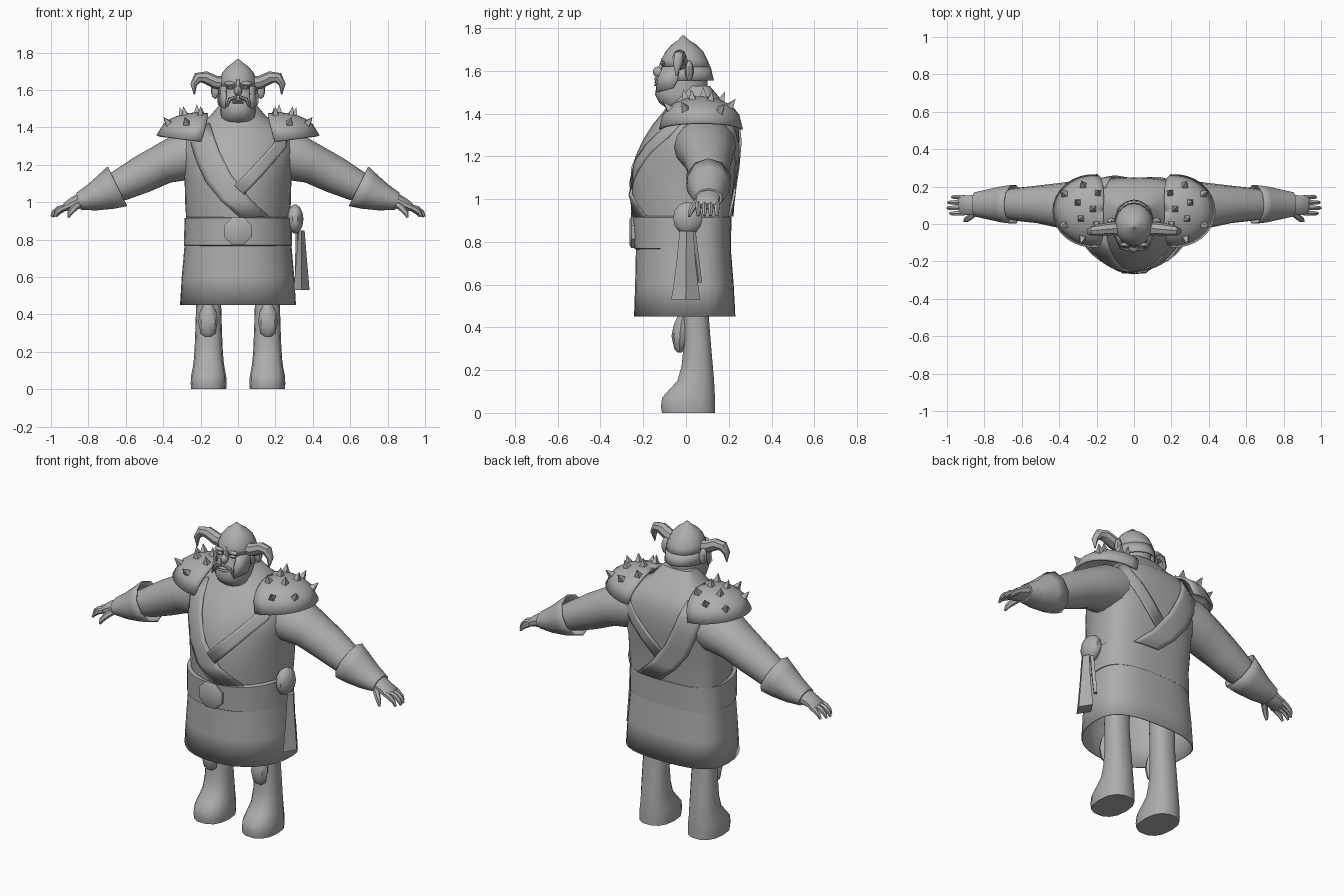
import bpy, bmesh, math
from mathutils import Vector
from mathutils.bvhtree import BVHTree

if "Cube" in bpy.data.objects:
    bpy.data.objects.remove(bpy.data.objects["Cube"])

grey = bpy.data.materials.new("plain_grey")
grey.diffuse_color = (0.42, 0.42, 0.42, 1)
grey.use_nodes = True
grey.node_tree.nodes["Principled BSDF"].inputs["Base Color"].default_value = grey.diffuse_color


def make(name, verts, faces, thick=0, mirror=1):
    """Mesh object from points and faces, optionally thickened or flipped in x."""
    bm = bmesh.new()
    vs = [bm.verts.new((p[0] * mirror, p[1], p[2])) for p in verts]
    for f in faces:
        bm.faces.new([vs[i] for i in f])
    bmesh.ops.recalc_face_normals(bm, faces=bm.faces)
    me = bpy.data.meshes.new(name)
    bm.to_mesh(me)
    bm.free()
    me.materials.append(grey)
    ob = bpy.data.objects.new(name, me)
    bpy.context.collection.objects.link(ob)
    if thick:
        mod = ob.modifiers.new("thickness", 'SOLIDIFY')
        mod.thickness, mod.offset = thick, 0
    return ob


def skin(name, rings, caps=(True, True), **kw):
    """Join equal closed rings of points."""
    n = len(rings[0])
    faces = [(i * n + j, i * n + (j + 1) % n, (i + 1) * n + (j + 1) % n, (i + 1) * n + j)
             for i in range(len(rings) - 1) for j in range(n)]
    if caps[0]:
        faces.append(tuple(range(n)))
    if caps[1]:
        faces.append(tuple(range((len(rings) - 1) * n, len(rings) * n)))
    return make(name, [p for r in rings for p in r], faces, **kw)


def sheet(name, rows, **kw):
    """Join equal open rows of points."""
    n = len(rows[0])
    faces = [(i * n + j, i * n + j + 1, (i + 1) * n + j + 1, (i + 1) * n + j)
             for i in range(len(rows) - 1) for j in range(n - 1)]
    return make(name, [p for r in rows for p in r], faces, **kw)


def loft(name, rings, n=20, xc=0, yc=None, ef=2.0, eb=2.0, caps=(True, True), **kw):
    """Upright body from rings (z, half width, front y, back y)."""
    out = []
    for z, rx, yf, yb in rings:
        mid = (yf + yb) / 2 if yc is None else min(max(yc, yf), yb)
        ring = []
        for k in range(n):
            a = 2 * math.pi * k / n
            c, s = math.cos(a), math.sin(a)
            e = 2 / (eb if s > 0 else ef)
            ring.append((xc + rx * math.copysign(abs(c) ** e, c),
                         mid + (yb - mid if s > 0 else mid - yf) * math.copysign(abs(s) ** e, s), z))
        out.append(ring)
    return skin(name, out, caps, **kw)


def tube(name, path, n=10, caps=(True, True), **kw):
    """Limb from sections (x, y, z, radius in the bend plane, radius in y)."""
    pts = [Vector(p[:3]) for p in path]
    rings = []
    for i, p in enumerate(path):
        d = (pts[min(i + 1, len(pts) - 1)] - pts[max(i - 1, 0)]).normalized()
        u = d.cross(Vector((0, 1, 0))).normalized()
        v = u.cross(d)
        rings.append([pts[i] + u * p[3] * math.cos(2 * math.pi * k / n)
                      + v * p[4] * math.sin(2 * math.pi * k / n) for k in range(n)])
    return skin(name, rings, caps, **kw)


def ball(name, c, r, n=10, m=6, **kw):
    return loft(name, [(c[2] - r[2] * math.cos(t), r[0] * math.sin(t),
                        c[1] - r[1] * math.sin(t), c[1] + r[1] * math.sin(t))
                       for t in [math.pi * (0.04 + 0.92 * i / m) for i in range(m + 1)]],
                n, xc=c[0], **kw)


# Torso, belt and open skirt
torso = loft("torso", [(0.88, .275, -.24, .205), (1.0, .283, -.255, .215), (1.1, .285, -.255, .23),
                       (1.2, .30, -.237, .245), (1.28, .31, -.20, .25), (1.35, .29, -.155, .245),
                       (1.41, .23, -.105, .22), (1.46, .15, -.07, .17), (1.53, .09, -.04, .11)],
             32, yc=.07, ef=2.0, eb=2.8)
loft("belt", [(0.765, .275, -.235, .20), (0.77, .29, -.243, .21), (0.915, .285, -.252, .213),
              (0.92, .27, -.24, .20)], 32, yc=.05, ef=2.2, eb=2.7)
loft("skirt", [(0.45, .307, -.24, .228), (0.6, .298, -.235, .22), (0.775, .283, -.232, .207)],
     32, yc=.05, ef=2.2, eb=2.7, caps=(False, True), thick=.006)
skin("buckle", [[(r * math.cos(math.pi * (k + .5) / 4), y, .845 + r * math.sin(math.pi * (k + .5) / 4))
                 for k in range(8)] for r, y in ((.08, -.235), (.08, -.256), (.065, -.264))])

# Crossed straps laid on the torso
tree = BVHTree.FromPolygons([v.co for v in torso.data.vertices],
                            [p.vertices for p in torso.data.polygons])


def strap(name, left, right, side, lift):
    rows = []
    for (ax, az), (bx, bz) in zip(left, right):
        row = []
        for k in range(6):
            x, z = ax + (bx - ax) * k / 5, az + (bz - az) * k / 5
            hit = tree.ray_cast(Vector((x, side, z)), Vector((0, -side, 0)))
            if hit[0] is None:
                hit = tree.find_nearest(Vector((x, side * .2, z)))
            row.append(hit[0] + Vector((0, side * lift, 0)))
        rows.append(row)
    sheet(name, rows, thick=.012)


wide_l = [(-.26, 1.38), (-.245, 1.3), (-.22, 1.22), (-.17, 1.11), (-.09, 1.01), (.01, .92)]
wide_r = [(-.15, 1.42), (-.125, 1.34), (-.10, 1.27), (-.04, 1.15), (.06, 1.02), (.17, .92)]
thin_l = [(.21, 1.38), (.205, 1.33), (.14, 1.255), (.07, 1.18), (-.02, 1.09)]
thin_r = [(.26, 1.36), (.255, 1.29), (.19, 1.215), (.12, 1.135), (.03, 1.04)]
for side, label in ((-1, "front"), (1, "back")):
    strap("wide_strap_" + label, wide_l, wide_r, side, .008)
    strap("thin_strap_" + label, thin_l, thin_r, side, .004)

# Head, nose and mouth
loft("head", [(1.41, .06, -.06, .09), (1.425, .078, -.09, .1), (1.45, .09, -.125, .1), (1.49, .095, -.145, .1),
              (1.53, .094, -.138, .1), (1.58, .09, -.118, .1), (1.61, .088, -.108, .1),
              (1.65, .085, -.105, .09), (1.7, .05, -.06, .05)], 20, ef=2.3)
ball("nose", (0, -.128, 1.595), (.022, .028, .026), 8, 5)
loft("nose_bridge", [(1.59, .018, -.142, -.1), (1.66, .012, -.115, -.09)], 6)
for z, name in ((1.545, "upper_lip"), (1.533, "lower_lip")):
    ball(name, (0, -.137, z), (.036, .012, .006), 8, 4)
loft("helmet", [(1.615, .1, -.112, .112), (1.65, .097, -.114, .098), (1.69, .082, -.092, .077),
                (1.72, .057, -.066, .047), (1.74, .03, -.037, .014), (1.762, .004, -.016, -.008)],
     20, caps=(False, True), thick=.006)
# Neck guard and cheek guards wrap the sides and back below the helmet
rows = []
for z, rx, yf, yb in ((1.618, .1, -.112, .112), (1.585, .102, -.125, .12), (1.555, .104, -.132, .127)):
    rows.append([(rx * math.cos(a), (yf + yb) / 2 + (yb - yf) / 2 * math.sin(a), z)
                 for a in [math.radians(-50 + 280 * k / 20) for k in range(21)]])
sheet("neck_guard", rows, thick=.007)
for s, tag in ((1, "right"), (-1, "left")):
    sheet("cheek_guard_" + tag, [[(.066, -.108, 1.62), (.102, -.03, 1.62)], [(.066, -.133, 1.56), (.106, -.04, 1.555)],
                                 [(.07, -.138, 1.50), (.104, -.06, 1.52)]], thick=.008, mirror=s)
    ball("brow_" + tag, (.045, -.11, 1.635), (.032, .012, .012), 8, 4, mirror=s)
    ball("eye_" + tag, (.04, -.106, 1.612), (.02, .012, .009), 8, 4, mirror=s)
    tube("moustache_" + tag, [(.008, -.142, 1.565, .008, .006), (.045, -.136, 1.55, .01, .008),
                              (.06, -.13, 1.51, .005, .005)], 6, mirror=s)
    ball("ear_" + tag, (.122, .015, 1.6), (.024, .02, .048), 8, 5, mirror=s)
    # Horns bend out, then down
    tube("horn_" + tag, [(.07, -.025, 1.635, .036, .036), (.12, -.025, 1.642, .035, .035),
                         (.175, -.03, 1.668, .033, .032), (.215, -.035, 1.665, .029, .028),
                         (.237, -.04, 1.63, .018, .02), (.233, -.045, 1.575, .003, .003)], 8, mirror=s)

    # Arms
    tube("arm_" + tag, [(.18, .09, 1.27, .12, .13), (.29, .09, 1.245, .13, .145), (.40, .1, 1.205, .108, .12),
                        (.52, .105, 1.145, .1, .1), (.63, .105, 1.09, .085, .088), (.7, .105, 1.06, .07, .075)],
         16, mirror=s)
    tube("gauntlet_" + tag, [(.67, .105, 1.07, .07, .075), (.645, .105, 1.085, .115, .105), (.7, .105, 1.058, .098, .098),
                             (.78, .105, 1.025, .07, .08), (.85, .105, 1.005, .045, .065)][1:],
         10, (False, True), thick=.006, mirror=s)
    # Hands with four fingers and a thumb
    tube("palm_" + tag, [(.83, .105, 1.012, .042, .058), (.88, .1, .993, .035, .055),
                         (.92, .1, .975, .024, .055), (.935, .1, .968, .012, .05)], 10, mirror=s)
    for k in range(4):
        y, tip = .057 + .029 * k, (.985, 1.0, .995, .975)[k]
        tube(f"finger_{k + 1}_{tag}", [(.91, y, .978, .015, .014), (tip - .04, y, .964, .016, .014),
                                       (tip - .015, y, .945, .013, .012), (tip - .002, y, .922, .006, .007)],
             6, mirror=s)
    tube("thumb_" + tag, [(.85, .06, .99, .018, .018), (.88, .035, .965, .018, .016),
                          (.9, .02, .94, .014, .013), (.907, .015, .918, .006, .006)], 6, mirror=s)

    # Shoulder guard: a half dome with a slanted inner edge
    def dome(a, t):
        h = math.sqrt(max(0, 1 - t * t))
        return Vector((.215 + .215 * t * math.cos(a) - .05 * h, .07 + .19 * t * math.sin(a),
                       1.325 + .145 * h ** .9 + .03 * t * max(0, math.cos(a))))
    sheet("shoulder_guard_" + tag,
          [[dome(math.radians(-95 + 190 * k / 16), t) for k in range(17)]
           for t in (.01, .25, .45, .65, .8, .92, 1)], thick=.014, mirror=s)
    for i, (deg, t) in enumerate(((-68, .4), (-62, .85), (-22, .55), (-25, .9), (12, .25),
                                  (22, .62), (30, .92), (60, .8), (78, .5))):
        a = math.radians(deg)
        p = dome(a, t)
        nrm = (dome(a + .05, t) - dome(a - .05, t)).cross(dome(a, t - .05) - dome(a, t + .05)).normalized()
        if nrm.z < 0:
            nrm = -nrm
        u = nrm.orthogonal().normalized()
        v = nrm.cross(u)
        base = [p + u * .025 * math.cos(k * math.pi / 2) + v * .025 * math.sin(k * math.pi / 2) for k in range(4)]
        make(f"spike_{i + 1}_{tag}", base + [p + nrm * .052],
             [(0, 1, 4), (1, 2, 4), (2, 3, 4), (3, 0, 4), (3, 2, 1, 0)], mirror=s)

    # Legs with boots, and knee pads
    loft("leg_" + tag, [(0, .094, -.115, .138), (.03, .096, -.12, .138), (.07, .094, -.115, .138),
                        (.11, .086, -.08, .136), (.15, .08, -.042, .133), (.22, .075, -.022, .127),
                        (.32, .071, -.012, .118), (.45, .067, -.015, .108), (.62, .07, -.02, .11)],
         14, xc=.157, ef=2.4, eb=2.4, mirror=s)
    loft("knee_pad_" + tag, [(.282, .018, -.04, -.02), (.30, .04, -.055, -.005), (.36, .052, -.068, .01),
                             (.41, .045, -.058, .01), (.45, .025, -.04, .01)], 8, xc=.16, mirror=s)

# Hip pouch with hanging tails
ball("pouch", (.305, .008, .91), (.045, .072, .078), 10, 6)
loft("long_tail", [(.53, .042, -.07, .065), (.56, .04, -.064, .062), (.7, .028, -.045, .045),
                   (.85, .016, -.03, .035)], 4, xc=.34, ef=5, eb=5)
loft("short_tail", [(.61, .012, .045, .075), (.72, .012, .03, .062), (.85, .01, .015, .045)],
     4, xc=.318, ef=5, eb=5)

# Smooth shading with sharp edges kept, spikes stay flat
bpy.ops.object.select_all(action='DESELECT')
for ob in bpy.data.objects:
    if not ob.name.startswith("spike"):
        ob.select_set(True)
        bpy.context.view_layer.objects.active = ob
bpy.ops.object.shade_smooth_by_angle(angle=math.radians(42))
